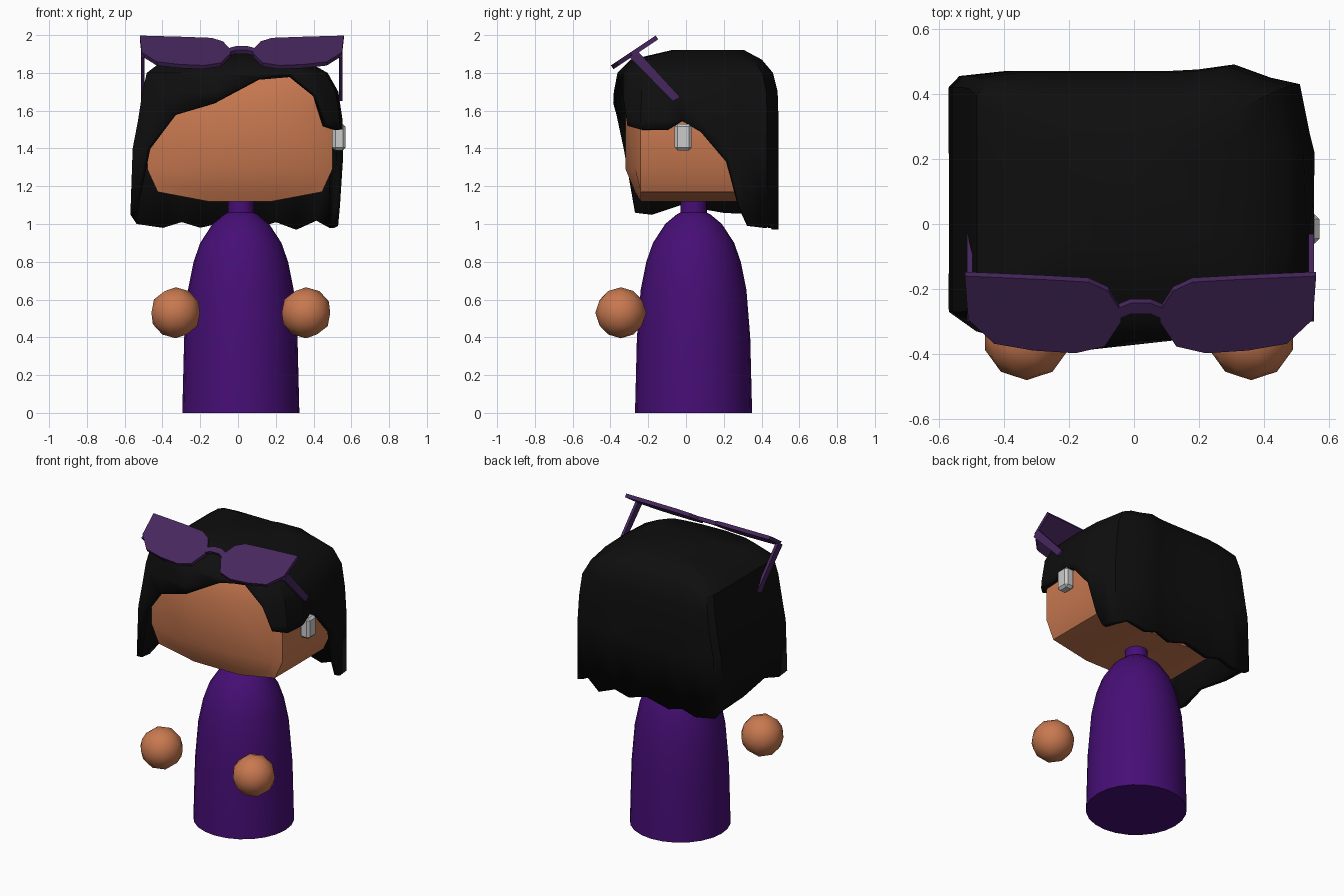
import bpy, bmesh
from math import cos, sin, pi
from mathutils import Vector

default = bpy.data.objects.get("Cube")
if default:
    bpy.data.objects.remove(default, do_unlink=True)


def material(name, rgb):
    mat = bpy.data.materials.new(name)
    mat.use_nodes = True
    color = (*rgb, 1)
    mat.diffuse_color = color
    shader = mat.node_tree.nodes["Principled BSDF"]
    shader.inputs["Base Color"].default_value = color
    shader.inputs["Roughness"].default_value = 0.8
    return mat


SKIN = material("warm skin", (0.58, 0.19, 0.08))
HAIR = material("black hair", (0.0045, 0.0045, 0.0045))
ROBE = material("violet robe", (0.062, 0.0045, 0.18))
FRAME = material("dusky purple", (0.062, 0.02, 0.11))
METAL = material("silver", (0.6, 0.6, 0.6))


def finish(name, bm, mat, angle=None):
    """Turn a bmesh into a named object, smooth below the given angle."""
    mesh = bpy.data.meshes.new(name)
    bm.to_mesh(mesh)
    bm.free()
    mesh.materials.append(mat)
    obj = bpy.data.objects.new(name, mesh)
    bpy.context.collection.objects.link(obj)
    if angle:
        bpy.ops.object.select_all(action="DESELECT")
        obj.select_set(True)
        bpy.context.view_layer.objects.active = obj
        bpy.ops.object.shade_smooth_by_angle(angle=angle)
    return obj


def bridge(bm, rings):
    """Skin a stack of closed rings, listed from the top down."""
    for upper, lower in zip(rings, rings[1:]):
        for i in range(len(upper)):
            j = (i + 1) % len(upper)
            bm.faces.new((upper[i], lower[i], lower[j], upper[j]))


def slab(bm, outline, place, half):
    """Extrude a flat outline to both sides of its plane."""
    rings = [[bm.verts.new(place(u, v, w)) for u, v in outline] for w in (half, -half)]
    bridge(bm, rings)
    bm.faces.new(rings[0])
    bm.faces.new(rings[1][::-1])


# Body and neck: one turned profile
bm = bmesh.new()
profile = [(0.07, 1.14), (0.07, 1.06), (0.09, 1.05), (0.15, 1.0), (0.215, 0.9),
           (0.25, 0.8), (0.28, 0.65), (0.3, 0.4), (0.31, 0)]
SIDES = 24
rings = [[bm.verts.new((0.015 + r * cos(2 * pi * i / SIDES),
                        0.04 + r * sin(2 * pi * i / SIDES), z))
          for i in range(SIDES)] for r, z in profile]
bridge(bm, rings)
bm.faces.new(rings[0])
bm.faces.new(rings[-1][::-1])
finish("body", bm, ROBE, 0.7)

# Floating hands
for name, x in (("right_hand", -0.33), ("left_hand", 0.36)):
    bm = bmesh.new()
    bmesh.ops.create_icosphere(bm, subdivisions=2, radius=0.135)
    bmesh.ops.translate(bm, verts=bm.verts, vec=(x, -0.345, 0.53))
    finish(name, bm, SKIN, 0.7)

# Head: gridded block with its edges and corners drawn in
bm = bmesh.new()
bmesh.ops.create_cube(bm, size=2)
bmesh.ops.subdivide_edges(bm, edges=bm.edges, cuts=2, use_grid_fill=True)
INNER, OUTER = (0.17, 0.26, 0.175), (0.49, 0.34, 0.345)
EDGE, CORNER = (0.435, 0.29, 0.295), (0.39, 0.265, 0.27)
for v in bm.verts:
    extreme = [abs(c) > 0.9 for c in v.co]
    reach = (INNER, OUTER, EDGE, CORNER)[sum(extreme)]
    v.co = Vector([(reach[k] if extreme[k] else INNER[k]) * (1 if v.co[k] > 0 else -1)
                   for k in range(3)]) + Vector((0.01, 0.02, 1.465))
finish("head", bm, SKIN, 0.45)

# Hair: hem points (x, y, z) around the head, starting at the front right lock
hem = [(-.575, -.27, 1.06), (-.5, -.33, 1.4), (-.37, -.37, 1.58), (-.14, -.39, 1.64),
       (.13, -.38, 1.77), (.33, -.36, 1.8), (.44, -.34, 1.68), (.48, -.31, 1.52),
       (.55, -.24, 1.5), (.56, -.1, 1.5), (.565, -.02, 1.55), (.56, .08, 1.49),
       (.555, .22, 1.33), (.54, .28, 1.1), (.53, .33, .99), (.51, .43, .98),
       (.42, .45, 1.02), (.31, .49, .97), (.2, .475, 1.01), (.1, .47, .98),
       (-.03, .47, 1.02), (-.2, .47, .98), (-.3, .47, 1.01), (-.4, .47, .98),
       (-.54, .455, 1), (-.575, .42, 1.05), (-.575, .2, 1.06), (-.575, -.03, 1.1),
       (-.575, -.18, 1.05)]
# Height, then reach towards -x, +x, front and back
crown = [(1.92, .35, .3, .2, .63), (1.87, .68, .62, .75, .82), (1.8, .84, .84, .93, .94),
         (1.7, .88, .94, .98, .99), (1.55, .92, .98, 1, 1), (1.4, .97, 1, 1, 1),
         (.9, 1, 1, 1, 1)]


def hair_point(x, y, z):
    for a, b in zip(crown, crown[1:]):
        if z >= b[0]:
            t = (a[0] - z) / (a[0] - b[0])
            left, right, front, back = (p + (q - p) * t for p, q in zip(a[1:], b[1:]))
            return (x * (right if x > 0 else left), y * (back if y > 0 else front), z)


bm = bmesh.new()
rings = [[bm.verts.new(hair_point(x, y, max(level[0], low))) for x, y, low in hem]
         for level in crown]
bridge(bm, rings)
bm.faces.new(rings[0])
bmesh.ops.remove_doubles(bm, verts=bm.verts, dist=0.0005)
hair = finish("hair", bm, HAIR, 0.6)
shell = hair.modifiers.new("thickness", "SOLIDIFY")
shell.thickness = 0.035
shell.offset = -1

# Sunglasses pushed up on the hair: tilted lenses, bridge and arms
ALONG, OUT = Vector((0, 0.832, 0.555)), Vector((0, -0.555, 0.832))
CENTRE = Vector((0.02, -0.27, 1.91))
lens = [(.54, .14), (.31, .128), (.16, .118), (.1, .085), (.06, .01), (.06, -.03),
        (.11, -.12), (.2, -.145), (.33, -.135), (.45, -.11), (.53, -.02)]
nose = [(-.07, -.02), (-.03, 0), (.03, 0), (.07, -.02), (.07, .02), (.03, .04),
        (-.03, .04), (-.07, .02)]
arm = [(-.3, 1.885), (-.255, 1.915), (-.03, 1.67), (-.07, 1.65)]


def on_lens_plane(side):
    return lambda u, v, w: CENTRE + Vector((side * u, 0, 0)) + ALONG * v + OUT * w


def on_side_plane(x):
    return lambda u, v, w: Vector((x + w, u, v))


def glasses_part(name, outline, place, half):
    bm = bmesh.new()
    slab(bm, outline, place, half)
    bmesh.ops.recalc_face_normals(bm, faces=bm.faces)
    finish(name, bm, FRAME)


for name, side in (("left", 1), ("right", -1)):
    glasses_part(name + "_lens", lens, on_lens_plane(side), 0.012)
    glasses_part(name + "_arm", arm, on_side_plane(0.02 + side * 0.525), 0.009)
glasses_part("bridge", nose, on_lens_plane(1), 0.012)

# Earring: small chamfered block on the left ear
bm = bmesh.new()
bmesh.ops.create_cube(bm, size=1)
for v in bm.verts:
    v.co = Vector((v.co.x * 0.07, v.co.y * 0.09, v.co.z * 0.14)) + Vector((0.535, -0.015, 1.46))
bmesh.ops.bevel(bm, geom=bm.edges, offset=0.015, segments=1, affect="EDGES")
finish("earring", bm, METAL)
